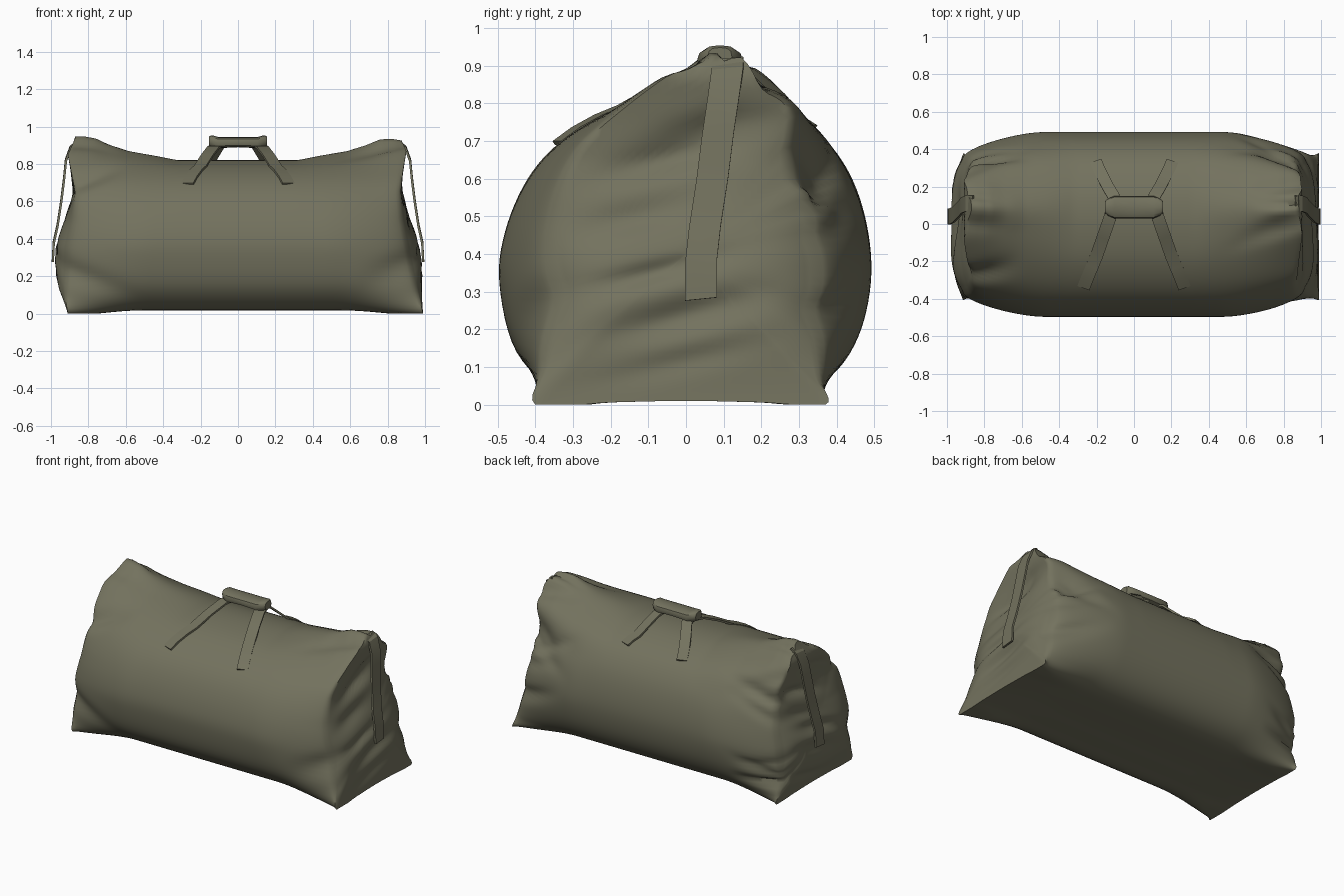
import bpy, bmesh, math, random
from mathutils import Vector
from mathutils.bvhtree import BVHTree

if "Cube" in bpy.data.objects:
    bpy.data.objects.remove(bpy.data.objects["Cube"])

random.seed(4)
olive = bpy.data.materials.new("olive canvas")
olive.diffuse_color = (0.172, 0.168, 0.112, 1)
olive.use_nodes = True
olive.node_tree.nodes["Principled BSDF"].inputs["Base Color"].default_value = olive.diffuse_color

# Cross-sections (y, z): full round middle and peaked, narrower end with pinched bottom corners
MID = [(0, .022), (.17, .02), (.3, .03), (.4, .09), (.465, .2), (.492, .35), (.475, .5),
       (.425, .63), (.34, .73), (.21, .795), (.08, .82), (-.06, .812), (-.2, .775), (-.33, .7),
       (-.42, .6), (-.48, .46), (-.495, .32), (-.45, .14), (-.33, .03), (-.18, .02)]
END = [(0, .01), (.2, .006), (.37, 0), (.355, .07), (.34, .18), (.33, .32), (.325, .46),
       (.31, .6), (.28, .77), (.2, .88), (.09, .95), (-.03, .885), (-.16, .79), (-.27, .69),
       (-.32, .58), (-.34, .45), (-.345, .3), (-.37, .12), (-.4, 0), (-.2, .006)]
# How far the rim of each end reaches, as (z, x)
REACH = {1: [(0, .99), (.12, .96), (.3, .925), (.5, .885), (.65, .87), (.75, .88), (.87, .9), (.96, .86)],
         -1: [(0, .91), (.13, .93), (.35, .925), (.5, .89), (.65, .87), (.85, .91), (.94, .87)]}
# Rise of the top towards the ends
RISE = [(0, 0), (.36, 0), (.5, .2), (.65, .38), (.78, .65), (.87, .9), (.95, 1), (1, 1)]
NT, NU = 80, 120


def smooth(a, b, v):
    v = min(max((v - a) / (b - a), 0), 1)
    return v * v * (3 - 2 * v)


def lerp_table(table, v):
    for (a, p), (b, q) in zip(table, table[1:]):
        if v <= b:
            return p + (q - p) * max(0, (v - a) / (b - a))
    return table[-1][1]


def spline(pts, u):
    n = len(pts)
    i = int(u * n)
    f = u * n - i
    p = [Vector(pts[(i + k) % n]) for k in (-1, 0, 1, 2)]
    return 0.5 * (2 * p[1] + (p[2] - p[0]) * f + (2 * p[0] - 5 * p[1] + 4 * p[2] - p[3]) * f * f
                  + (3 * p[1] - p[0] - 3 * p[2] + p[3]) * f ** 3)


# Random folds that run from each end into the body
folds = {s: [(random.uniform(.16, .86), random.uniform(.009, .022), random.uniform(.012, .035),
              random.uniform(.45, .7), random.uniform(-.15, .15)) for _ in range(12)] for s in (1, -1)}
# Horizontal creases on the end panels: z, height, depth, y centre
creases = {s: [(z + random.uniform(-.03, .03), random.uniform(.025, .05), random.uniform(.02, .04),
                random.uniform(-.2, .2)) for z in (.12, .25, .37, .5, .63, .72)] for s in (1, -1)}


def body_point(t, u):
    s, a = (1 if t >= 0 else -1), abs(t)
    m, e = spline(MID, u), spline(END, u)
    # sides stay full, then round over quickly; the bottom corners pinch out as ears
    q = max(0, (a - .5) / .5)
    wy = .35 * smooth(0, 1, q) + .65 * (1 - math.sqrt(max(0, 1 - q ** 3.5)))
    wz = lerp_table(RISE, a) if m.y > .4 else smooth(.55, .98, a)
    if .25 < m.y <= .4:
        f = (m.y - .25) / .15
        wz = wz * (1 - f) + lerp_table(RISE, a) * f
    y, z = m.x + (e.x - m.x) * wy, m.y + (e.y - m.y) * wz
    d = sum(dep * math.exp(-((u - u0 + k * (1 - a)) / w) ** 2) * smooth(st, .97, a)
            for u0, w, dep, st, k in folds[s])
    r = Vector((y, z - .42))
    r *= 1 - min(d, .05) / max(r.length, .1)
    z = max(r.y + .42, 0)
    return Vector((t * lerp_table(REACH[s], z), r.x, z))


def finish(bm, name, angle=40):
    bmesh.ops.recalc_face_normals(bm, faces=bm.faces)
    me = bpy.data.meshes.new(name)
    bm.to_mesh(me)
    ob = bpy.data.objects.new(name, me)
    bpy.context.collection.objects.link(ob)
    me.materials.append(olive)
    bpy.ops.object.select_all(action='DESELECT')
    ob.select_set(True)
    bpy.context.view_layer.objects.active = ob
    bpy.ops.object.shade_smooth_by_angle(angle=math.radians(angle))
    return ob


def bridge(bm, r1, r2):
    n = len(r1)
    for i in range(n):
        bm.faces.new((r1[i], r1[(i + 1) % n], r2[(i + 1) % n], r2[i]))


# Bag body: lofted shell with pillowy, creased end panels
bm = bmesh.new()
rings = [[bm.verts.new(body_point(math.sin(math.pi * (i / NT - .5)) * .35 + (2 * i / NT - 1) * .65, j / NU))
          for j in range(NU)] for i in range(NT + 1)]
for a, b in zip(rings, rings[1:]):
    bridge(bm, a, b)
for s, rim in ((1, rings[-1]), (-1, rings[0])):
    def cap(v, k):
        y, z = v.co.y * k, .4 + (v.co.z - .4) * k
        x = lerp_table(REACH[s], z) + .058 * (1 - k ** 4) * math.exp(-((z - .33) / .27) ** 2)
        for cz, h, dep, cy in creases[s]:
            x -= (1 - k ** 3) * dep * math.exp(-((z - cz - .25 * (y - cy)) / h) ** 2 - ((y - cy) / .2) ** 2)
        return (s * x, y, z)
    prev = rim
    for k in [1 - i / 24 for i in range(1, 24)]:
        ring = [bm.verts.new(cap(v, k)) for v in rim]
        bridge(bm, prev, ring)
        prev = ring
    centre = bm.verts.new(cap(rim[0], 0))
    for i in range(NU):
        bm.faces.new((prev[i], prev[(i + 1) % NU], centre))
bm.normal_update()
tree = BVHTree.FromBMesh(bm)
finish(bm, "bag_body", 60)
bm.free()


def ribbon(name, pts, side, width, thick=.012):
    bm = bmesh.new()
    side = Vector(side).normalized()
    prev = None
    for i, p in enumerate(pts):
        d = pts[min(i + 1, len(pts) - 1)] - pts[max(i - 1, 0)]
        n = d.cross(side).normalized() * thick / 2
        w = side * width / 2
        ring = [bm.verts.new(p + o) for o in (w + n, w - n, -w - n, -w + n)]
        if prev:
            bridge(bm, prev, ring)
        else:
            bm.faces.new(ring)
        prev = ring
    bm.faces.new(prev)
    finish(bm, name, 30)
    bm.free()


def on_top(x, y):
    hit = tree.ray_cast(Vector((x, y, 2)), Vector((0, 0, -1)))[0]
    return hit + Vector((0, 0, .003))


# Carry handle straps, sewn onto the top of the bag
for s, label in ((-1, "left"), (1, "right")):
    front = [Vector((s * .115, .08, .895)), Vector((s * .13, .03, .89)), Vector((s * .165, -.07, .845))]
    front += [on_top(s * x, y) for x, y in ((.2, -.17), (.225, -.23), (.25, -.29), (.27, -.34))]
    ribbon("handle_strap_front_" + label, front, (1, s * .35, 0), .068)
    back = [Vector((s * .1, .1, .895)), Vector((s * .11, .15, .885)), Vector((s * .14, .2, .835))]
    back += [on_top(s * x, y) for x, y in ((.17, .26), (.19, .3), (.205, .335))]
    ribbon("handle_strap_back_" + label, back, (1, -s * .35, 0), .065)

# Padded grip
bm = bmesh.new()
prev = None
for x, ry, rz, cz in ((-.155, .032, .026, .922), (-.14, .045, .034, .92), (-.105, .06, .03, .915), (0, .06, .027, .917),
                      (.105, .06, .03, .915), (.14, .045, .034, .92), (.155, .032, .026, .922)):
    ring = []
    for j in range(12):
        c, q = math.cos(j * math.pi / 6), math.sin(j * math.pi / 6)
        ring.append(bm.verts.new((x, .09 + ry * math.copysign(abs(c) ** .7, c),
                                  cz + rz * math.copysign(abs(q) ** .7, q))))
    if prev:
        bridge(bm, prev, ring)
    else:
        bm.faces.new(ring)
    prev = ring
bm.faces.new(prev)
finish(bm, "handle_grip")
bm.free()

# Loose straps hanging down each end
for s, label in ((-1, "left"), (1, "right")):
    path = [(.86, .11, .915), (.895, .11, .89), (.92, .1, .82), (.93, .085, .72), (.945, .07, .6),
            (.965, .05, .47), (.985, .04, .38), (.99, .04, .28)]
    ribbon("end_strap_" + label, [Vector((s * x, y, z)) for x, y, z in path], (0, 1, .1), .085)
